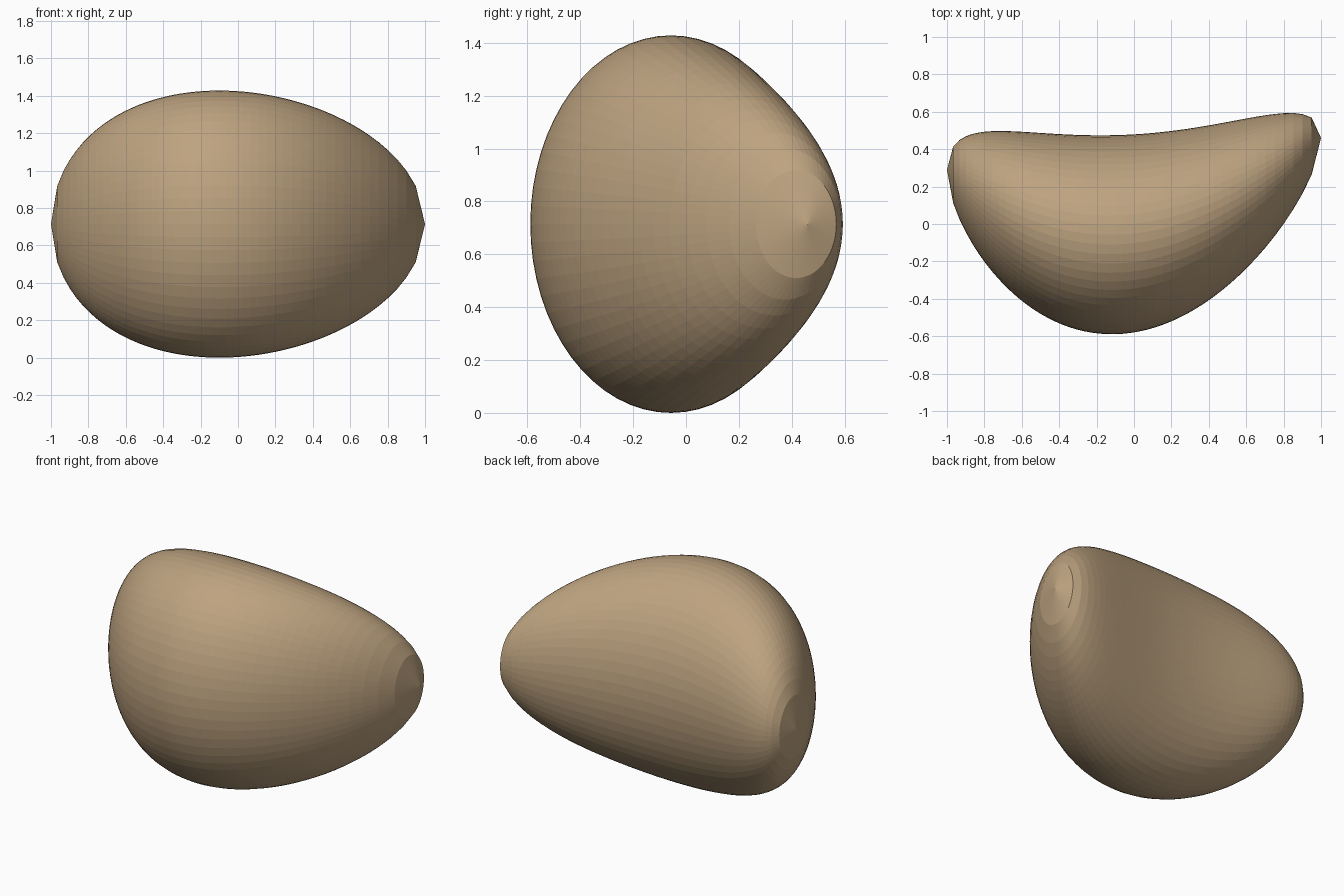
import bpy
import bmesh
from math import cos, sin, pi, sqrt

cube = bpy.data.objects.get("Cube")
if cube:
    bpy.data.objects.remove(cube, do_unlink=True)

STEPS = 48      # slices along the length
SIDES = 64      # points around each slice
HALF_HEIGHT = 0.714
HALF_DEPTH = 0.532


def spine(t):
    """Centre of the slice at t in -1..1: bent backwards, ends uneven."""
    x = t - 0.1 * (1 - t * t)
    y = -0.057 + 0.432 * t * t + 0.025 * t + 0.06 * t ** 3
    return x, y, HALF_HEIGHT


def slice_ring(bm, t):
    x, y, z = spine(t)
    r = sqrt(1 - t * t)
    ring = []
    for i in range(SIDES):
        a = 2 * pi * i / SIDES
        ring.append(bm.verts.new((x, y + HALF_DEPTH * r * cos(a),
                                  z + HALF_HEIGHT * r * sin(a))))
    return ring


# Bent, lopsided pebble: elliptical slices along a curved spine
bm = bmesh.new()
rings = [slice_ring(bm, 2 * k / STEPS - 1) for k in range(1, STEPS)]
for a, b in zip(rings, rings[1:]):
    for i in range(SIDES):
        j = (i + 1) % SIDES
        bm.faces.new((a[i], a[j], b[j], b[i]))

# Shallow cones closing both ends
for t, ring in ((-1, rings[0]), (1, rings[-1])):
    tip = bm.verts.new(spine(t))
    for i in range(SIDES):
        bm.faces.new((tip, ring[i], ring[(i + 1) % SIDES]))
bmesh.ops.recalc_face_normals(bm, faces=bm.faces)

mesh = bpy.data.meshes.new("bent_pebble")
bm.to_mesh(mesh)
bm.free()
pebble = bpy.data.objects.new("bent_pebble", mesh)
bpy.context.collection.objects.link(pebble)

# Sandy tan surface
tan = bpy.data.materials.new("sandy_tan")
tan.use_nodes = True
colour = (0.51, 0.365, 0.215, 1)
tan.diffuse_color = colour
tan.node_tree.nodes["Principled BSDF"].inputs["Base Color"].default_value = colour
mesh.materials.append(tan)
